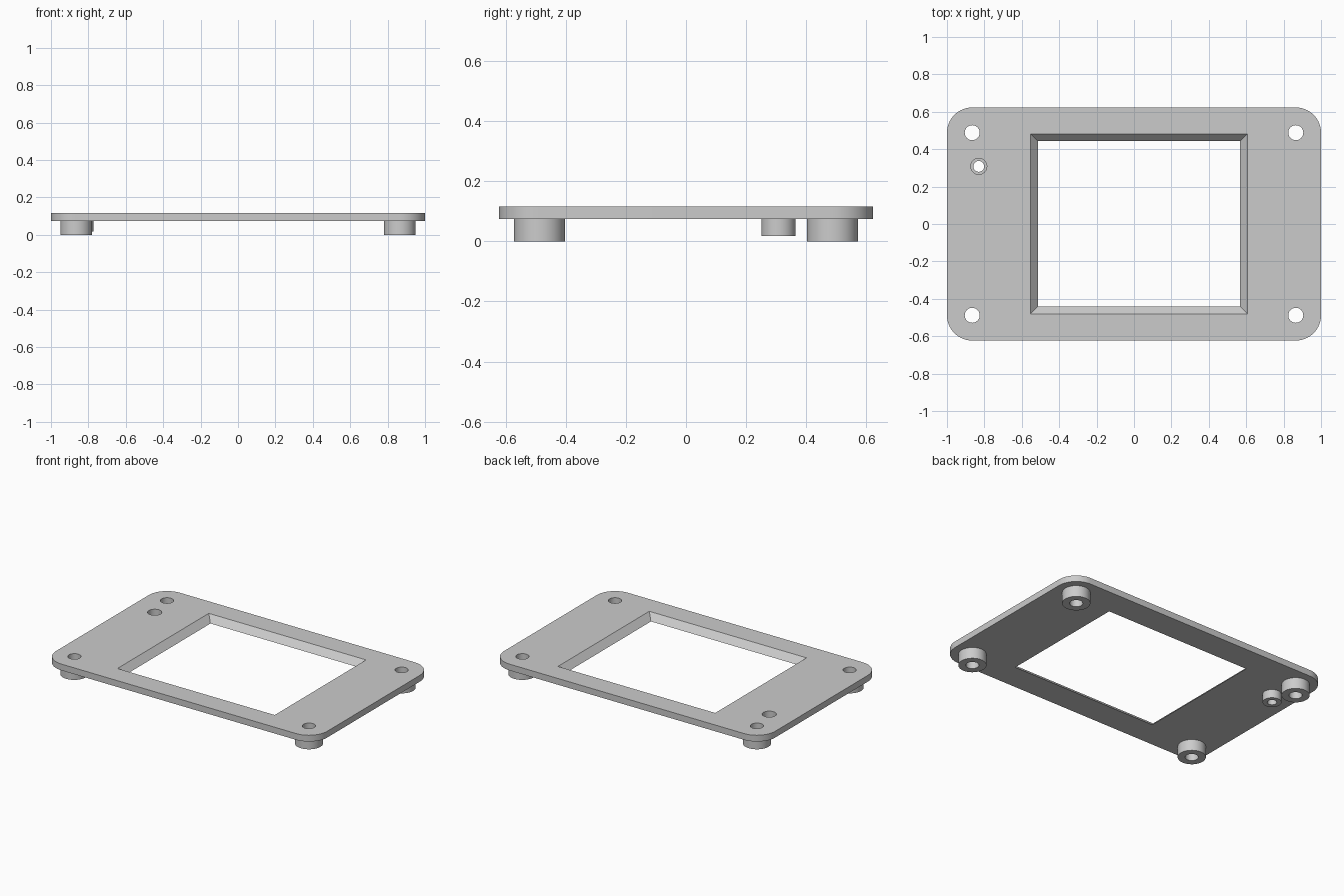
import bpy
import bmesh
from math import cos, sin, pi, radians

cube = bpy.data.objects.get("Cube")
if cube:
    bpy.data.objects.remove(cube, do_unlink=True)

PLATE_Z, TOP_Z = 0.075, 0.117
HALF_X, HALF_Y, CORNER = 1.0, 0.623, 0.135
HOLE_X, HOLE_Y, HOLE_R = 0.865, 0.488, 0.04
POST_X, POST_Y = -0.83, 0.308
SEGMENTS = 48

grey = bpy.data.materials.new("light_grey")
grey.use_nodes = True
colour = (0.6, 0.6, 0.6, 1)
grey.diffuse_color = colour
grey.node_tree.nodes["Principled BSDF"].inputs["Base Color"].default_value = colour


def circle(x, y, r, count=SEGMENTS):
    return [(x + r * cos(2 * pi * i / count), y + r * sin(2 * pi * i / count))
            for i in range(count)]


def rectangle(x, y, hx, hy):
    return [(x + sx * hx, y + sy * hy) for sx, sy in ((1, 1), (-1, 1), (-1, -1), (1, -1))]


def rounded_rectangle(hx, hy, r, steps=16):
    points = []
    for quarter, (cx, cy) in enumerate(rectangle(0, 0, hx - r, hy - r)):
        for i in range(steps + 1):
            a = (quarter + i / steps) * pi / 2
            points.append((cx + r * cos(a), cy + r * sin(a)))
    return points


def finish(bm, name):
    bmesh.ops.recalc_face_normals(bm, faces=bm.faces)
    mesh = bpy.data.meshes.new(name)
    bm.to_mesh(mesh)
    bm.free()
    mesh.materials.append(grey)
    obj = bpy.data.objects.new(name, mesh)
    bpy.context.collection.objects.link(obj)
    bpy.ops.object.select_all(action="DESELECT")
    obj.select_set(True)
    bpy.context.view_layer.objects.active = obj
    bpy.ops.object.shade_smooth_by_angle(angle=radians(30))
    return obj


def pierced_slab(name, loops, z0, z1):
    """Slab from (lower, upper) outline pairs: the first is the rim, the rest are openings."""
    bm = bmesh.new()
    caps = ([], [])
    for pair in loops:
        rings = []
        for outline, z, cap in zip(pair, (z0, z1), caps):
            ring = [bm.verts.new((x, y, z)) for x, y in outline]
            cap += [bm.edges.new((v, ring[i - 1])) for i, v in enumerate(ring)]
            rings.append(ring)
        low, high = rings
        for i in range(len(low)):
            bm.faces.new((low[i - 1], low[i], high[i], high[i - 1]))
    for cap, direction in zip(caps, (-1, 1)):
        bmesh.ops.triangle_fill(bm, edges=cap, use_beauty=True, normal=(0, 0, direction))
    return finish(bm, name)


def straight(outline):
    return outline, outline


# Face plate with bevelled window, corner screw holes and a post opening
corners = rectangle(0, 0, HOLE_X, HOLE_Y)
window = (rectangle(0.027, 0.001, 0.54, 0.4415), rectangle(0.027, 0.001, 0.58, 0.481))
openings = [window] + [straight(circle(x, y, HOLE_R)) for x, y in corners]
openings.append(straight(circle(POST_X, POST_Y, 0.043)))
pierced_slab("face_plate", [straight(rounded_rectangle(HALF_X, HALF_Y, CORNER))] + openings,
             PLATE_Z, TOP_Z)


# Hollow standoffs under the plate
def standoff(name, x, y, outer, inner, bottom):
    pierced_slab(name, [straight(circle(x, y, outer)), straight(circle(x, y, inner))],
                 bottom, PLATE_Z)


names = ("back_left", "back_right", "front_right", "front_left")
for name, (x, y) in zip(names, corners):
    standoff(name + "_standoff", x, y, 0.085, HOLE_R, 0)
standoff("small_post", POST_X, POST_Y, 0.057, 0.029, 0.018)
